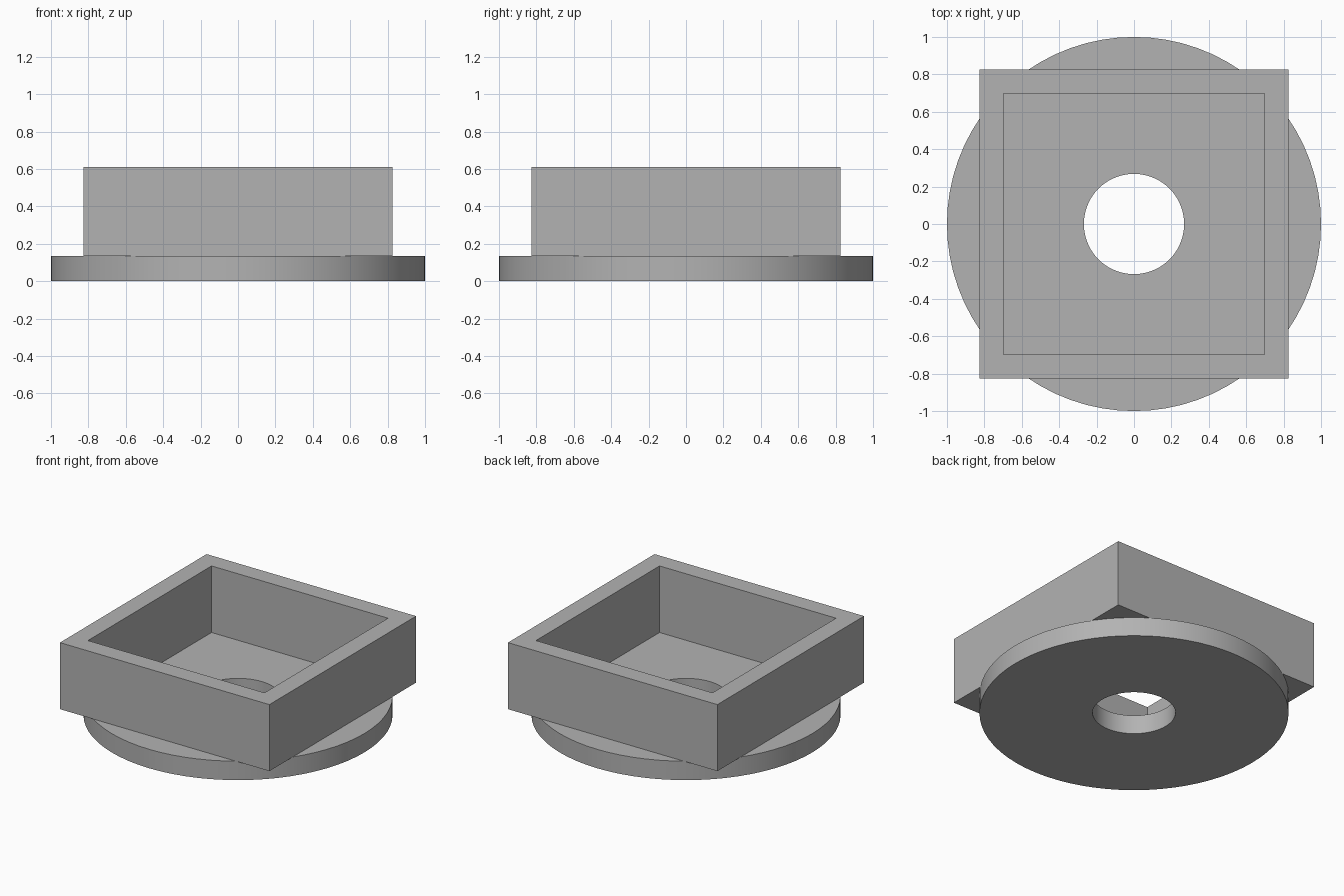
import bpy
import bmesh
from math import cos, sin, pi, sqrt, radians

cube = bpy.data.objects.get("Cube")
if cube:
    bpy.data.objects.remove(cube, do_unlink=True)

GREY = (0.45, 0.45, 0.45, 1)
grey = bpy.data.materials.new("plain_grey")
grey.use_nodes = True
grey.diffuse_color = GREY
grey.node_tree.nodes["Principled BSDF"].inputs["Base Color"].default_value = GREY


def hollow_prism(name, sides, outer, inner, bottom, top, turn=0.0):
    """Upright prism with a matching hole right through it."""
    bm = bmesh.new()

    def loop(radius, z):
        angles = [turn + 2 * pi * i / sides for i in range(sides)]
        return [bm.verts.new((radius * cos(a), radius * sin(a), z)) for a in angles]

    # Cross-section corners, swept once around the axis
    section = [(outer, bottom), (outer, top), (inner, top), (inner, bottom)]
    loops = [loop(r, z) for r, z in section]
    for k, a in enumerate(loops):
        b = loops[(k + 1) % len(loops)]
        for i in range(sides):
            j = (i + 1) % sides
            bm.faces.new((a[i], a[j], b[j], b[i]))
    bmesh.ops.recalc_face_normals(bm, faces=bm.faces)
    mesh = bpy.data.meshes.new(name)
    bm.to_mesh(mesh)
    bm.free()
    mesh.materials.append(grey)
    obj = bpy.data.objects.new(name, mesh)
    bpy.context.collection.objects.link(obj)
    return obj


base_height = 0.135
total_height = 0.61

# Round base plate with a central hole
base = hollow_prism("base_disc", 72, 1.0, 0.268, 0, base_height)
bpy.context.view_layer.objects.active = base
base.select_set(True)
bpy.ops.object.shade_smooth_by_angle(angle=radians(30))

# Square open frame standing on the plate
hollow_prism("square_walls", 4, 0.827 * sqrt(2), 0.697 * sqrt(2),
             base_height, total_height, pi / 4)
